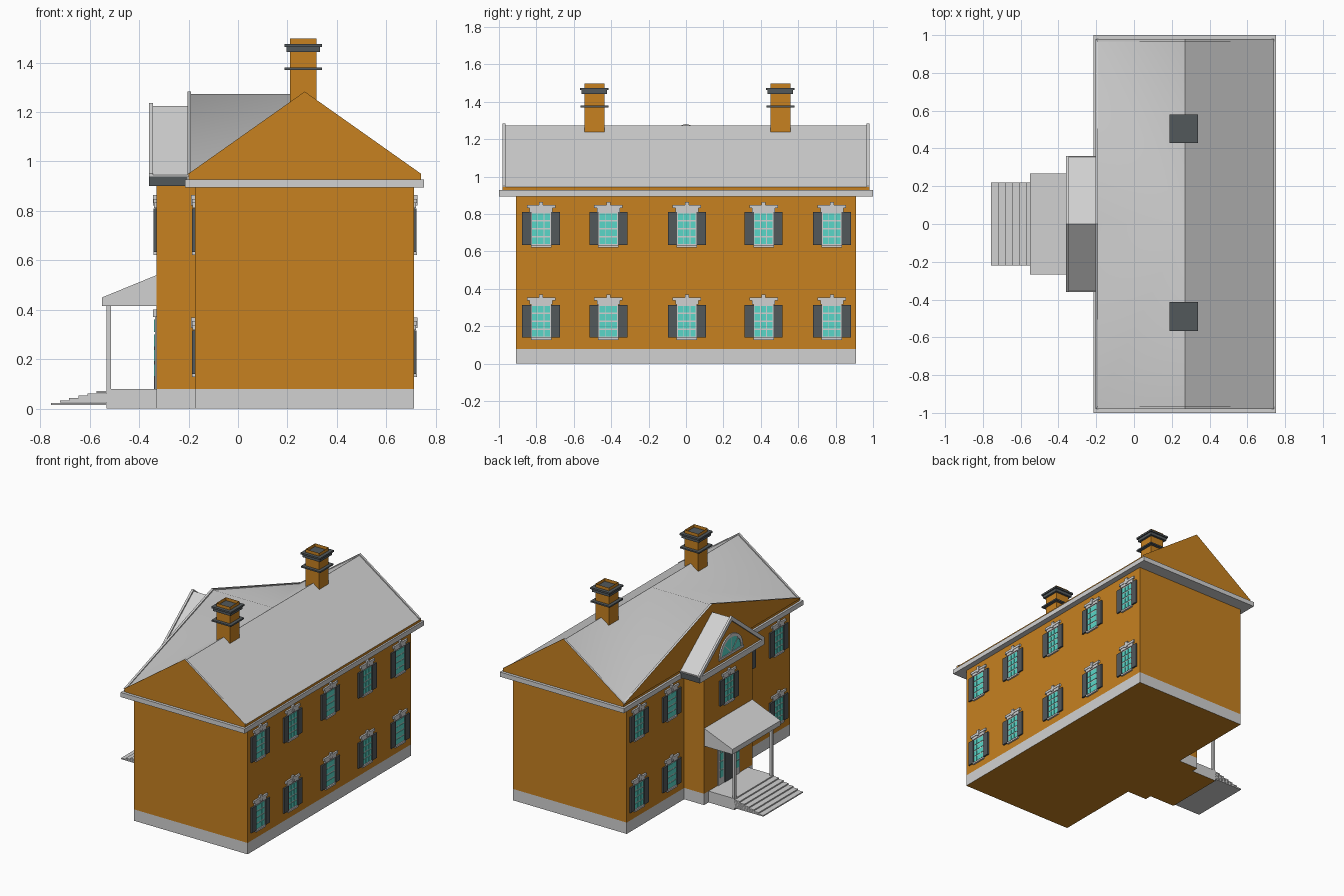
import bpy, bmesh, math

if "Cube" in bpy.data.objects:
    bpy.data.objects.remove(bpy.data.objects["Cube"])


def material(name, rgb):
    m = bpy.data.materials.new(name)
    m.diffuse_color = (*rgb, 1)
    m.use_nodes = True
    m.node_tree.nodes["Principled BSDF"].inputs["Base Color"].default_value = m.diffuse_color
    return m


ORANGE = material("orange wall", (0.57, 0.22, 0.0145))
GREY = material("light grey trim", (0.64, 0.64, 0.64))
DARK = material("dark slate", (0.085, 0.098, 0.105))
TEAL = material("teal glass", (0.10, 0.68, 0.58))


def finish(name, bm, mats, rule=None):
    bmesh.ops.recalc_face_normals(bm, faces=bm.faces)
    bm.normal_update()
    if rule:
        for f in bm.faces:
            f.material_index = rule(f.normal, f.calc_center_median())
    me = bpy.data.meshes.new(name)
    bm.to_mesh(me)
    bm.free()
    for m in mats:
        me.materials.append(m)
    ob = bpy.data.objects.new(name, me)
    bpy.context.collection.objects.link(ob)
    return ob


def add_prism(bm, pts, axis, a, b):
    """Extrude a 2D outline along an axis: y takes (x,z), x takes (y,z), z takes (x,y)."""
    def place(p, t):
        return {"x": (t, *p), "y": (p[0], t, p[1]), "z": (*p, t)}[axis]
    lo = [bm.verts.new(place(p, a)) for p in pts]
    hi = [bm.verts.new(place(p, b)) for p in pts]
    bm.faces.new(lo)
    bm.faces.new(hi)
    for i in range(len(pts)):
        j = (i + 1) % len(pts)
        bm.faces.new((lo[i], lo[j], hi[j], hi[i]))


def prism(name, pts, axis, a, b, mats, rule=None):
    bm = bmesh.new()
    add_prism(bm, pts, axis, a, b)
    return finish(name, bm, mats, rule)


def boxes(name, mats, dims, rule=None):
    bm = bmesh.new()
    for x0, x1, y0, y1, z0, z1 in dims:
        add_prism(bm, [(x0, y0), (x1, y0), (x1, y1), (x0, y1)], "z", z0, z1)
    return finish(name, bm, mats, rule)


# walls: T-shaped footprint, grey plinth below z = 0.08, orange underside
half = [(-0.33, 0.27), (-0.175, 0.27), (-0.175, 0.91), (0.712, 0.91)]
plan = half + [(x, -y) for x, y in reversed(half)]
prism("plinth", plan, "z", 0, 0.08, [GREY, ORANGE], lambda n, c: int(n.z < -0.9))
prism("walls", plan, "z", 0.08, 0.91, [ORANGE])

# main eaves and roof
boxes("main_eaves", [GREY], [(-0.215, 0.752, -1, 1, 0.895, 0.928)])
boxes("roof_base", [ORANGE], [(-0.2, 0.74, -0.98, 0.98, 0.928, 0.945)])
bm = bmesh.new()
for s in (1, -1):
    A, B, C, D, E, F = [bm.verts.new(p) for p in (
        (-0.2, 0.98 * s, 0.945), (0.27, 0.98 * s, 1.273), (0.27, 0, 1.273),
        (-0.2, 0, 1.273), (0.74, 0.98 * s, 0.945), (0.74, 0, 0.945))]
    for f in ((A, B, C), (A, C, D), (E, B, C, F)):
        bm.faces.new(f)
bmesh.ops.remove_doubles(bm, verts=bm.verts, dist=1e-5)
roof = finish("main_roof", bm, [GREY])
bpy.context.view_layer.objects.active = roof
roof.select_set(True)
bpy.ops.object.shade_smooth_by_angle(angle=math.radians(50))
roof.select_set(False)


def gable(lo, hi, z0, top):
    return [(lo, z0), (lo, z0 + 0.006), ((lo + hi) / 2, top), (hi, z0 + 0.006), (hi, z0)]


# gable panels: orange outside, grey raised rim
for s, side in ((1, "back"), (-1, "front")):
    prism(side + "_gable", gable(-0.2, 0.74, 0.945, 1.283), "y", 0.965 * s, 0.98 * s,
          [GREY, ORANGE], lambda n, c: int(n.y * s > 0.9))
outward = lambda n, c: int(n.x < -0.9)
prism("entrance_gable", gable(-0.98, 0.98, 0.945, 1.283), "x", -0.205, -0.19,
      [GREY, ORANGE], outward)

# small pediment over the entrance bay
boxes("pediment_eaves", [GREY, DARK], [(-0.36, -0.205, -0.36, 0.36, 0.9, 0.94)],
      lambda n, c: int(abs(n.y) > 0.9))
prism("pediment_roof", gable(-0.355, 0.355, 0.94, 1.225), "x", -0.347, -0.2,
      [GREY, ORANGE], outward)
rake = [(-0.36, 0.94), (-0.36, 0.952), (0, 1.237), (0.36, 0.952), (0.36, 0.94),
        (0.335, 0.94), (0, 1.205), (-0.335, 0.94)]
prism("pediment_rake", rake, "x", -0.36, -0.345, [GREY])


def arc(r, n=16):
    return [(r * math.cos(math.pi * i / n), 0.98 + r * math.sin(math.pi * i / n))
            for i in range(n + 1)]


# half-round window with radiating bars
prism("fan_window_glass", arc(0.112), "x", -0.352, -0.347, [TEAL])
prism("fan_window_frame", arc(0.13) + arc(0.108)[::-1], "x", -0.356, -0.347, [GREY])
boxes("fan_window_sill", [GREY], [(-0.357, -0.347, -0.135, 0.135, 0.968, 0.984)])
bm = bmesh.new()
for a in (45, 90, 135):
    c, s = math.cos(math.radians(a)), math.sin(math.radians(a))
    w = 0.003
    add_prism(bm, [(s * w, 0.98 - c * w), (0.11 * c + s * w, 0.98 + 0.11 * s - c * w),
                   (0.11 * c - s * w, 0.98 + 0.11 * s + c * w), (-s * w, 0.98 + c * w)],
              "x", -0.354, -0.347)
finish("fan_window_bars", bm, [GREY])


# sash window with lintel, keystone, sill and shutters
def window(x, d, y, z):
    def b(y0, y1, z0, z1, t):
        return (x, x + d * t, y + y0, y + y1, z + z0, z + z1)
    boxes("window_frame", [GREY], [
        b(-0.052, 0.052, 0, 0.2, 0.003), b(-0.055, 0.055, 0, 0.012, 0.012),
        b(-0.062, 0.062, 0.19, 0.21, 0.009), b(-0.076, 0.076, 0.21, 0.227, 0.012),
        b(-0.011, 0.011, 0.2, 0.242, 0.015)])
    boxes("window_panes", [TEAL], [
        b(-0.048 + 0.033 * i, -0.019 + 0.033 * i, 0.018 + 0.043 * j, 0.052 + 0.043 * j, 0.006)
        for i in range(3) for j in range(4)])
    boxes("shutters", [DARK], [b(-0.101, -0.052, 0.012, 0.188, 0.011),
                               b(0.052, 0.101, 0.012, 0.188, 0.011)])


for z in (0.127, 0.622):
    for y in (-0.775, -0.415, 0.005, 0.415, 0.78):
        window(0.712, 1, y, z)
        if abs(y) > 0.1:
            window(-0.175, -1, y, z)
window(-0.33, -1, 0, 0.622)

# entrance door with sidelights
boxes("door_surround", [GREY], [(-0.336, -0.33, -0.12, 0.12, 0.08, 0.37),
                                (-0.345, -0.33, -0.13, 0.13, 0.37, 0.4)])
boxes("door", [DARK], [(-0.34, -0.33, -0.05, 0.05, 0.08, 0.3)])
boxes("door_glass", [TEAL], [(-0.34, -0.33, -0.05, 0.05, 0.315, 0.355)] + [
    (-0.34, -0.33, y - 0.018, y + 0.018, z, z + 0.05)
    for y in (-0.085, 0.085) for z in (0.13, 0.19, 0.25, 0.31)])

# porch: floor, posts, shed roof and steps
boxes("porch_floor", [GREY, ORANGE], [(-0.532, -0.33, -0.22, 0.22, 0, 0.08)],
      lambda n, c: int(n.z < -0.9))
boxes("porch_posts", [GREY], [(-0.532, -0.513, y - 0.01, y + 0.01, 0.08, 0.42)
                              for y in (-0.207, 0.207)])
prism("porch_roof", [(-0.55, 0.415), (-0.55, 0.45), (-0.33, 0.54), (-0.33, 0.415)], "y",
      -0.268, 0.268, [GREY])
boxes("porch_steps", [GREY], [(-0.757 + 0.037 * i, -0.532, -0.22, 0.22,
                               0.014 + 0.0098 * i, 0.0225 + 0.0098 * i) for i in range(6)])


# chimneys: hollow-topped shaft and dark bands
def square(r, y):
    return [(0.264 - r, y - r), (0.264 + r, y - r), (0.264 + r, y + r), (0.264 - r, y + r)]


for y in (-0.49, 0.505):
    bm = bmesh.new()
    add_prism(bm, square(0.053, y), "z", 1.2, 1.497)
    top = max(bm.faces, key=lambda f: f.calc_center_median().z)
    bmesh.ops.inset_region(bm, faces=[top], thickness=0.02)
    bmesh.ops.translate(bm, verts=top.verts, vec=(0, 0, -0.03))
    finish("chimney_shaft", bm, [ORANGE])
    bm = bmesh.new()
    for r, z0, z1 in ((0.075, 1.37, 1.38), (0.068, 1.443, 1.463), (0.076, 1.463, 1.475)):
        add_prism(bm, square(r, y), "z", z0, z1)
    finish("chimney_bands", bm, [DARK])
